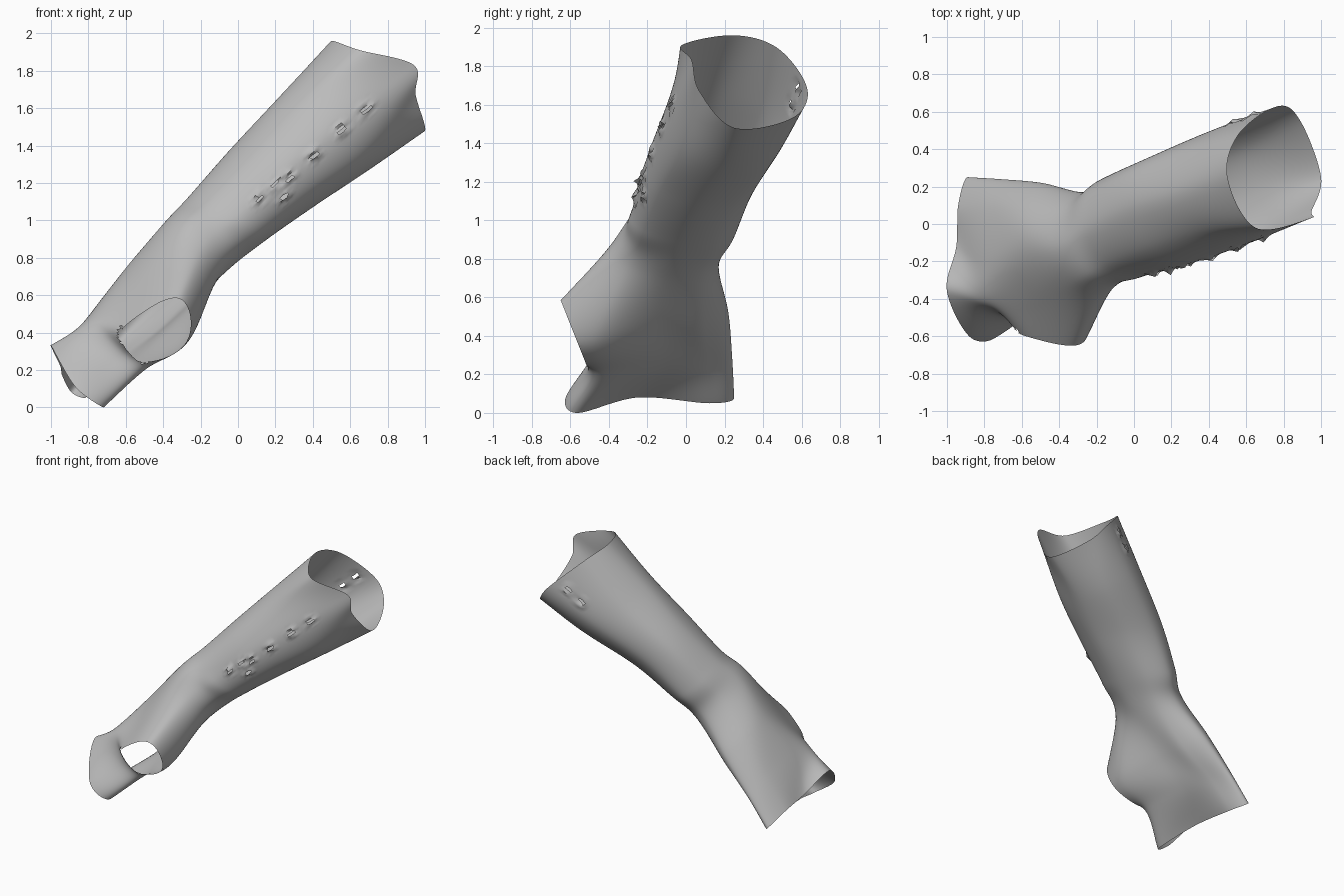
import bpy
import bmesh
import random
from mathutils import Vector

random.seed(4)
AROUND = 16   # steps between neighbouring control points of a ring
ALONG = 16    # steps between neighbouring rings

cube = bpy.data.objects.get("Cube")
if cube:
    bpy.data.objects.remove(cube, do_unlink=True)


def make_material(name, colour):
    mat = bpy.data.materials.new(name)
    mat.use_nodes = True
    mat.diffuse_color = colour
    mat.node_tree.nodes["Principled BSDF"].inputs["Base Color"].default_value = colour
    return mat


def spline(a, b, c, d, t):
    """Smooth curve from b to c."""
    return b + 0.5 * t * (c - a + t * (2 * a - 5 * b + 4 * c - d + t * (3 * (b - c) + d - a)))


def ring(*points):
    """Closed smooth loop through control points: top, front, bottom, back."""
    pts = [Vector(p) for p in points]
    n = len(pts)
    return [spline(pts[i - 1], pts[i], pts[(i + 1) % n], pts[(i + 2) % n], s / AROUND)
            for i in range(n) for s in range(AROUND)]


def oval(top, front, bottom, back):
    """Oval ring with diagonal points worked out from its four extremes."""
    sides = [Vector(p) for p in (top, front, bottom, back)]
    centre = sum(sides, Vector()) / 4
    points = []
    for i, p in enumerate(sides):
        q = sides[(i + 1) % 4]
        points += [p, centre + (p + q - 2 * centre) * 0.707]
    return ring(*points)


def loft(bm, rings):
    """Skin the rings with an open tube."""
    ends = [[2 * p - q for p, q in zip(rings[0], rings[1])]] + rings
    ends.append([2 * p - q for p, q in zip(rings[-1], rings[-2])])
    rows = []
    for k in range(1, len(rings)):
        last = k == len(rings) - 1
        for s in range(ALONG + last):
            rows.append([bm.verts.new(spline(*quad, s / ALONG))
                         for quad in zip(*ends[k - 1:k + 3])])
    for low, high in zip(rows, rows[1:]):
        for i in range(len(low)):
            bm.faces.new((low[i - 1], low[i], high[i], high[i - 1]))


def pucker(bm, spot, radius=0.055, height=0.035):
    """Crumple the cloth around a spot and tear a small hole in it."""
    centre = min(bm.verts, key=lambda v: (v.co - spot).length)
    origin = centre.co.copy()
    near = [v for v in bm.verts if (v.co - origin).length < radius]
    moves = []
    for v in near:
        fade = 1 - (v.co - origin).length / radius
        moves.append((v, v.normal * height * fade * random.uniform(-0.5, 1)))
    for v, move in moves:
        v.co += move
    bmesh.ops.delete(bm, geom=list(centre.link_faces)[:2], context="FACES")


# Rings from the forearm opening to the finger opening
cuff = ring((0.5, 0.25, 1.96), (0.65, -0.02, 1.91), (0.94, 0.03, 1.83), (0.95, 0.07, 1.67),
            (1, 0.25, 1.48), (0.89, 0.55, 1.53), (0.77, 0.63, 1.68), (0.56, 0.48, 1.89))
upper_arm = oval((0.23, 0.17, 1.67), (0.55, -0.12, 1.52), (0.7, 0.19, 1.27), (0.46, 0.51, 1.43))
forearm = oval((-0.04, 0.08, 1.38), (0.25, -0.22, 1.27), (0.4, 0.06, 1.07), (0.1, 0.35, 1.16))
lower_arm = oval((-0.26, -0.03, 1.13), (0, -0.29, 1.02), (0.13, -0.03, 0.88), (-0.13, 0.25, 0.92))
wrist = oval((-0.4, -0.12, 0.98), (-0.18, -0.38, 0.86), (-0.07, -0.1, 0.72), (-0.27, 0.17, 0.77))
thumb_base = ring((-0.6, -0.15, 0.74), (-0.58, -0.46, 0.57), (-0.42, -0.82, 0.36),
                  (-0.26, -0.48, 0.36), (-0.36, -0.1, 0.43), (-0.41, 0.1, 0.44),
                  (-0.5, 0.22, 0.52), (-0.6, 0.08, 0.66))
knuckles = ring((-0.81, -0.2, 0.47), (-0.79, -0.42, 0.44), (-0.62, -0.51, 0.29),
                (-0.5, -0.45, 0.2), (-0.58, -0.1, 0.24), (-0.66, 0.12, 0.24),
                (-0.72, 0.24, 0.28), (-0.78, 0.1, 0.4))
finger_rim = ring((-0.95, -0.12, 0.22), (-1, -0.36, 0.33), (-0.87, -0.61, 0.11),
                  (-0.72, -0.57, 0), (-0.8, -0.25, 0.08), (-0.82, 0.12, 0.05),
                  (-0.89, 0.25, 0.08), (-0.94, 0.1, 0.17))

bm = bmesh.new()
loft(bm, [cuff, upper_arm, forearm, lower_arm, wrist, thumb_base, knuckles, finger_rim])
bmesh.ops.recalc_face_normals(bm, faces=bm.faces)
bm.normal_update()

# Thumb opening: slice off the tip of the thumb bulge
thumb = []
for f in bm.faces:
    mid = f.calc_center_median()
    if mid.x > -0.62 and mid.y < -0.4 and mid.z > 0.24:
        thumb.append(f)
geom = set(thumb) | {e for f in thumb for e in f.edges} | {v for f in thumb for v in f.verts}
bmesh.ops.bisect_plane(bm, geom=list(geom), plane_co=(0, -0.585, 0.42),
                       plane_no=(0, -0.93, -0.37), clear_outer=True)

# Torn puckers along the front of the forearm and behind the cuff
for x, z in ((0.12, 1.12), (0.2, 1.2), (0.27, 1.22), (0.25, 1.14),
             (0.4, 1.35), (0.55, 1.48), (0.7, 1.6)):
    pucker(bm, Vector((x, 0.33 * x - 0.31, z)))
for spot in ((0.62, 0.6, 1.67), (0.53, 0.55, 1.6)):
    pucker(bm, Vector(spot))

# Bring the sleeve exactly onto the ground
floor = min(v.co.z for v in bm.verts)
bmesh.ops.translate(bm, verts=bm.verts, vec=(0, 0, -floor))

mesh = bpy.data.meshes.new("fingerless_glove")
bm.to_mesh(mesh)
bm.free()
glove = bpy.data.objects.new("fingerless_glove", mesh)
bpy.context.collection.objects.link(glove)
mesh.materials.append(make_material("grey cloth", (0.5, 0.5, 0.5, 1)))

bpy.ops.object.select_all(action="DESELECT")
glove.select_set(True)
bpy.context.view_layer.objects.active = glove
bpy.ops.object.shade_smooth_by_angle(angle=1)
